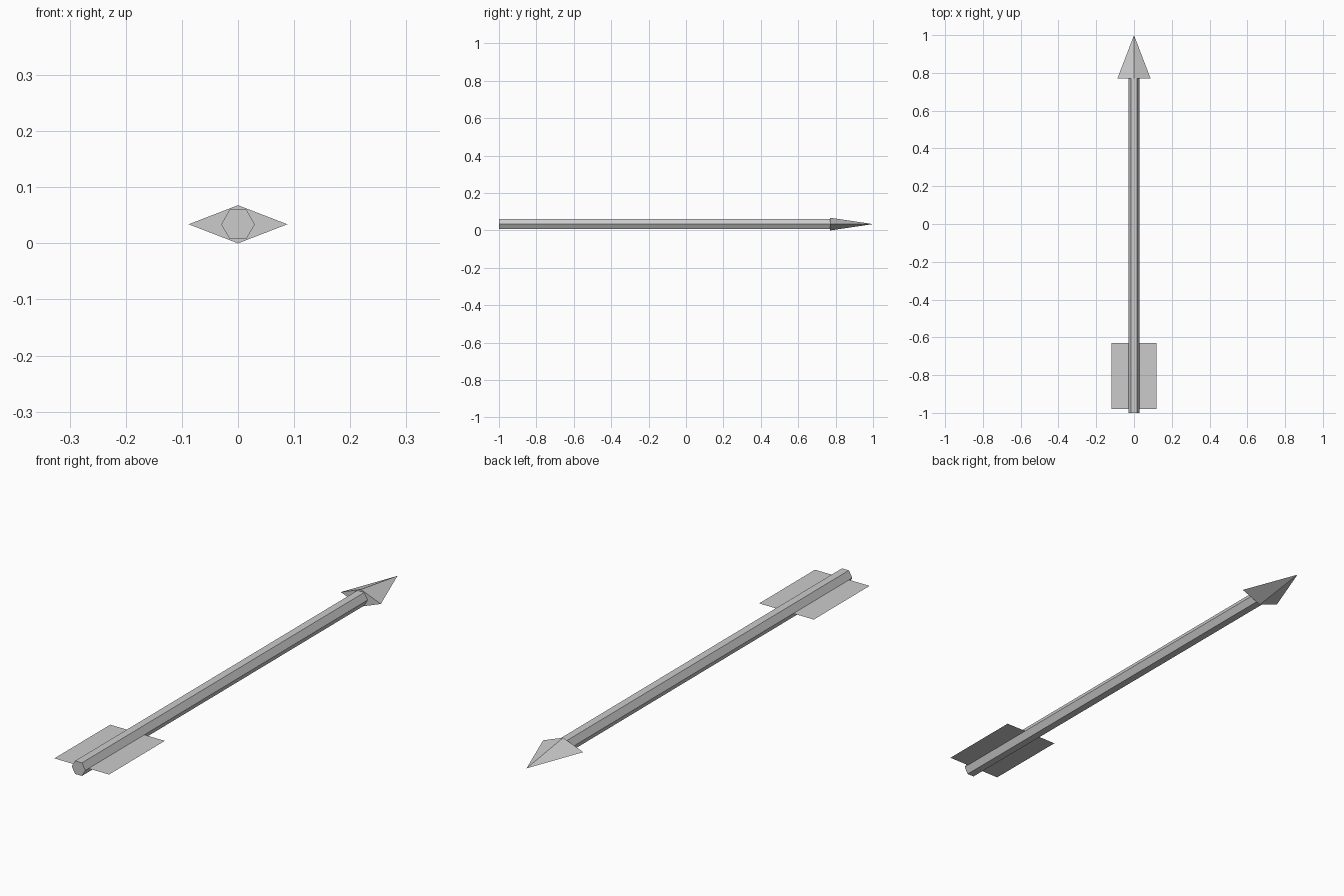
import bpy
import bmesh
from math import cos, sin, pi

if "Cube" in bpy.data.objects:
    bpy.data.objects.remove(bpy.data.objects["Cube"])

AXIS_Z = 0.034   # height of the arrow's centre line


def make_object(name, bm):
    bmesh.ops.recalc_face_normals(bm, faces=bm.faces)
    mesh = bpy.data.meshes.new(name)
    bm.to_mesh(mesh)
    bm.free()
    obj = bpy.data.objects.new(name, mesh)
    obj.location.z = AXIS_Z
    bpy.context.collection.objects.link(obj)
    return obj


def ring(bm, sides, rx, rz, y):
    """Polygon ring around the y axis."""
    return [bm.verts.new((rx * cos(2 * pi * i / sides), y, rz * sin(2 * pi * i / sides)))
            for i in range(sides)]


# Hexagonal shaft
bm = bmesh.new()
back = ring(bm, 6, 0.03, 0.03, -1.0)
front = ring(bm, 6, 0.03, 0.03, 0.77)
bm.faces.new(back)
bm.faces.new(front)
for i in range(6):
    j = (i + 1) % 6
    bm.faces.new((back[i], back[j], front[j], front[i]))
make_object("shaft", bm)

# Four-sided flattened arrowhead
bm = bmesh.new()
base = ring(bm, 4, 0.088, 0.034, 0.77)
tip = bm.verts.new((0, 1.0, 0))
bm.faces.new(base)
for i in range(4):
    bm.faces.new((base[i], base[(i + 1) % 4], tip))
make_object("arrowhead", bm)

# Flat fletching sheet through the shaft
bm = bmesh.new()
bm.faces.new([bm.verts.new((x, y, 0)) for x, y in
              ((-0.12, -0.98), (0.12, -0.98), (0.12, -0.63), (-0.12, -0.63))])
make_object("fletching", bm)
